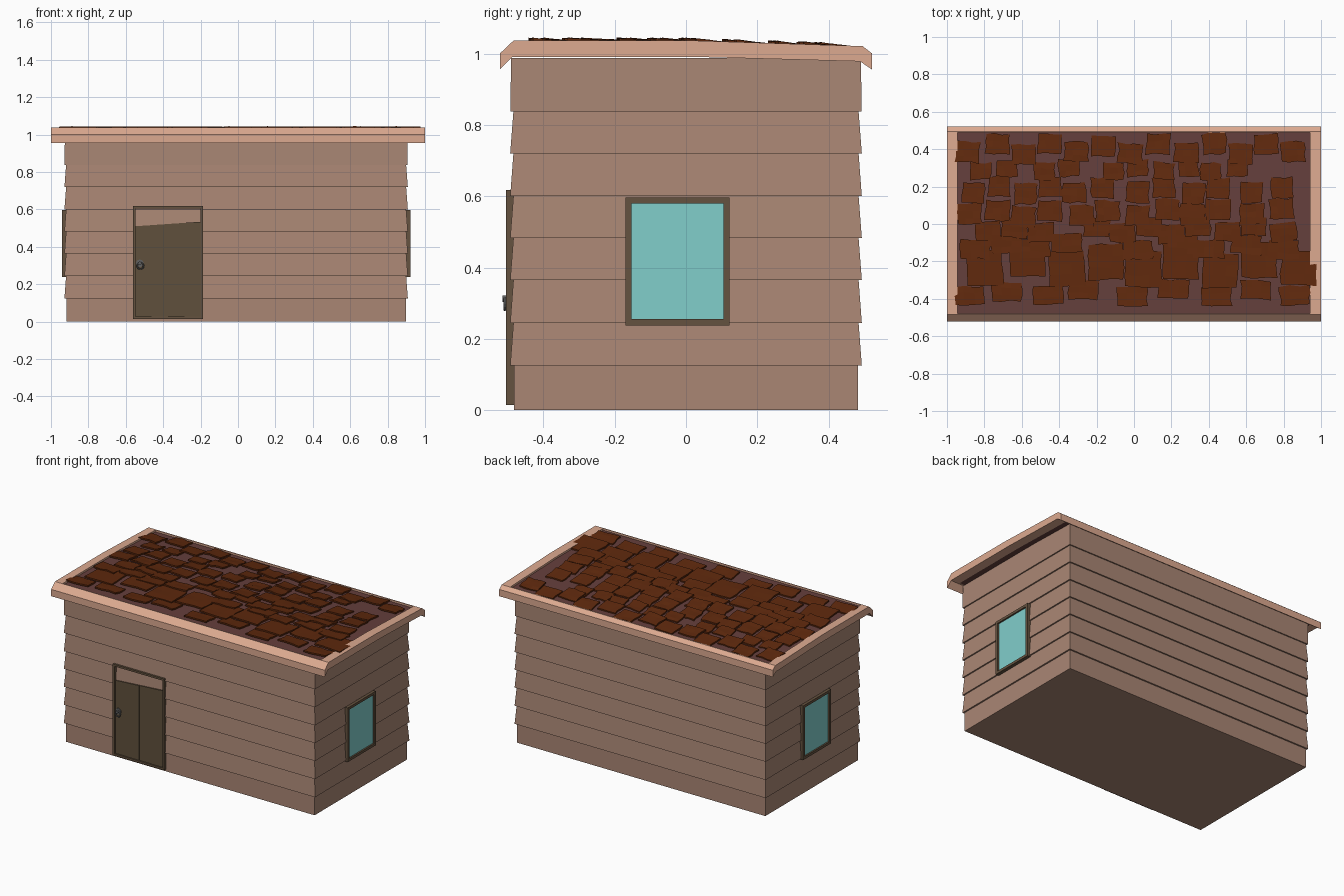
import bpy, bmesh, math, random
from mathutils import Vector, Matrix

if "Cube" in bpy.data.objects:
    bpy.data.objects.remove(bpy.data.objects["Cube"])

random.seed(4)

def mat(name, r, g, b):
    m = bpy.data.materials.new(name)
    m.diffuse_color = (r, g, b, 1)
    m.use_nodes = True
    m.node_tree.nodes["Principled BSDF"].inputs["Base Color"].default_value = m.diffuse_color
    return m

WALL = mat("wall_wood", 0.40, 0.24, 0.175)
TRIM = mat("trim_wood", 0.72, 0.40, 0.28)
DECK = mat("deck", 0.13, 0.05, 0.045)
TILE = mat("shingle", 0.115, 0.022, 0.004)
DARK = mat("dark_wood", 0.13, 0.085, 0.05)
DOOR = mat("door_wood", 0.115, 0.08, 0.045)
GLASS = mat("glass", 0.22, 0.62, 0.60)
METAL = mat("metal", 0.12, 0.12, 0.12)

def finish(bm, name, material):
    bmesh.ops.recalc_face_normals(bm, faces=bm.faces)
    me = bpy.data.meshes.new(name)
    bm.to_mesh(me)
    bm.free()
    ob = bpy.data.objects.new(name, me)
    bpy.context.collection.objects.link(ob)
    me.materials.append(material)
    return ob

def add_box(bm, lo, hi):
    lo, hi = Vector(lo), Vector(hi)
    m = Matrix.Translation((lo + hi) / 2) @ Matrix.Diagonal((*(hi - lo), 1))
    bmesh.ops.create_cube(bm, size=1, matrix=m)

def add_prism(bm, profile, axis, a, b):
    """Extrude a 2D profile along x (profile = y,z) or y (profile = x,z)."""
    put = (lambda p, t: (t, p[0], p[1])) if axis == "x" else (lambda p, t: (p[0], t, p[1]))
    ends = [[bm.verts.new(put(p, t)) for p in profile] for t in (a, b)]
    bm.faces.new(ends[0])
    bm.faces.new(ends[1])
    for i in range(len(profile)):
        j = (i + 1) % len(profile)
        bm.faces.new((ends[0][i], ends[0][j], ends[1][j], ends[1][i]))

# Clapboard walls: stacked rings, each board flares out at its lower edge
CX, HX, HY = -0.01, 0.908, 0.483
rings = [(0, 0), (0.125, 0)]
levels = [0.125, 0.245, 0.365, 0.483, 0.60, 0.72, 0.838]
for lo, hi in zip(levels, levels[1:]):
    rings += [(lo, 0.010), (hi, 0.001)]
rings += [(0.838, 0.009), (0.987, 0.008)]
bm = bmesh.new()
loops = [[bm.verts.new((CX + sx * (HX + f), sy * (HY + f), z))
          for sx, sy in ((-1, -1), (1, -1), (1, 1), (-1, 1))] for z, f in rings]
for a, b in zip(loops, loops[1:]):
    for i in range(4):
        j = (i + 1) % 4
        bm.faces.new((a[i], a[j], b[j], b[i]))
bm.faces.new(loops[0])
bm.faces.new(loops[-1])
finish(bm, "clapboard_walls", WALL)

# Roof height: flat at the front, dropping slightly to the back
def roof_z(y):
    return 1.037 - max(0, y) * 0.033

# Roof rim: drooping eaves front and back, flat strips at both ends
bm = bmesh.new()
add_prism(bm, [(-0.522, 0.955), (-0.522, 1.0), (-0.483, 1.037), (-0.478, 1.037), (-0.478, 0.99), (-0.488, 0.99)], "x", -1, 1)
add_prism(bm, [(0.522, 0.955), (0.522, 1.0), (0.495, 1.021), (0.488, 1.021), (0.488, 0.978)], "x", -1, 1)
for a, b in ((-1, -0.945), (0.94, 1)):
    add_prism(bm, [(-0.478, 0.99), (-0.478, 1.037), (0, 1.037), (0.488, 1.021), (0.488, 0.978), (0.05, 0.99)], "x", a, b)
finish(bm, "roof_rim", TRIM)

bm = bmesh.new()
add_prism(bm, [(-0.478, 0.99), (-0.478, 1.025), (0, 1.025), (0.488, 1.009), (0.488, 0.978), (0.05, 0.99)], "x", -0.945, 0.94)
finish(bm, "roof_deck", DECK)

# Shingles: rows of (y, width, depth, y jitter, x positions)
rows = [
    (0.40, 0.13, 0.11, 0.03, [-.89, -.73, -.59, -.45, -.31, -.16, -.02, .13, .28, .43, .57, .71, .85]),
    (0.29, 0.11, 0.09, 0.01, [-.82, -.68, -.48, -.35, -.11, .02, .16, .29, .41, .55]),
    (0.18, 0.12, 0.11, 0.02, [-.86, -.72, -.58, -.45, -.32, -.17, .02, .16, .32, .45, .63, .79]),
    (0.06, 0.13, 0.11, 0.02, [-.88, -.73, -.59, -.45, -.28, -.14, .02, .18, .31, .45, .63, .79]),
    (-0.03, 0.14, 0.10, 0.02, [-.78, -.64, -.5, -.2, -.06, .08, .2, .34, .5, .64, .8]),
    (-0.12, 0.16, 0.10, 0.02, [-.85, -.68, -.53, -.36, .02, .26, .4, .6, .8]),
    (-0.22, 0.19, 0.19, 0.035, [-.8, -.57, -.36, -.15, .05, .25, .46, .67, .88]),
    (-0.37, 0.16, 0.10, 0.02, [-.88, -.68, -.46, -.27, -.01, .21, .44, .65, .86]),
]
bm = bmesh.new()
for y0, w, d, jit, xs in rows:
    for k, x0 in enumerate(xs):
        cy = y0 + (jit if k % 2 else -jit) * random.uniform(0.4, 1)
        rot = random.uniform(-0.06, 0.06)
        warp = [random.uniform(-0.006, 0.006) for _ in range(16)]
        top, bot = [], []
        for n in range(16):
            u, v = (n % 4) / 3 - 0.5, (n // 4) / 3 - 0.5
            px = u * w + warp[n]
            py = v * d + warp[(n * 5 + 3) % 16]
            x = x0 + px * math.cos(rot) - py * math.sin(rot)
            y = cy + px * math.sin(rot) + py * math.cos(rot)
            z = roof_z(y) + 0.001 - v * 0.010 + warp[(n * 7 + 1) % 16] * 0.3
            top.append(bm.verts.new((x, y, z)))
            bot.append(bm.verts.new((x, y, z - 0.010)))
        for r in range(3):
            for c in range(3):
                q = [r * 4 + c, r * 4 + c + 1, r * 4 + c + 5, r * 4 + c + 4]
                bm.faces.new([top[i] for i in q])
                bm.faces.new([bot[i] for i in reversed(q)])
        edge = [0, 1, 2, 3, 7, 11, 15, 14, 13, 12, 8, 4]
        for i, j in zip(edge, edge[1:] + edge[:1]):
            bm.faces.new((top[j], top[i], bot[i], bot[j]))
finish(bm, "roof_shingles", TILE)

# Side windows: frame bars with a glass pane, one at each end
for side, name in ((-1, "left"), (1, "right")):
    xa, xb = sorted((CX + side * 0.90, CX + side * 0.932))
    ya, yb, za, zb, t = -0.17, 0.122, 0.238, 0.596, 0.017
    bm = bmesh.new()
    for y in (ya, yb - t):
        add_box(bm, (xa, y, za), (xb, y + t, zb))
    for z in (za, zb - t):
        add_box(bm, (xa, ya + t, z), (xb, yb - t, z + t))
    finish(bm, name + "_window_frame", DARK)
    bm = bmesh.new()
    xa, xb = sorted((CX + side * 0.90, CX + side * 0.922))
    add_box(bm, (xa, ya + t, za + t), (xb, yb - t, zb - t))
    finish(bm, name + "_window_glass", GLASS)

# Door frame
bm = bmesh.new()
xa, xb, za, zb, t = -0.562, -0.187, 0.015, 0.618, 0.013
for x in (xa, xb - t):
    add_box(bm, (x, -0.505, za), (x + t, -0.48, zb))
for z in (za, zb - t):
    add_box(bm, (xa + t, -0.505, z), (xb - t, -0.48, z + t))
finish(bm, "door_frame", DARK)

# Door planks with a slightly sloping top edge
bm = bmesh.new()
xa, xb, n = -0.549, -0.2, 4
w = (xb - xa) / n
for i in range(n):
    x = xa + i * w
    z = 0.510 + 0.006 * i
    add_prism(bm, [(x, 0.028), (x + w, 0.028), (x + w, z + 0.006), (x, z)], "y", -0.496 - 0.0015 * (i % 2), -0.48)
finish(bm, "door_planks", DOOR)

# Door handle: round plate, knob and hanging ring
bm = bmesh.new()
face = Matrix.Rotation(math.pi / 2, 4, "X")
for r, depth, y in ((0.02, 0.006, -0.499), (0.009, 0.016, -0.507)):
    bmesh.ops.create_cone(bm, cap_ends=True, segments=12, radius1=r, radius2=r, depth=depth,
                          matrix=Matrix.Translation((-0.525, y, 0.312)) @ face)
finish(bm, "door_handle", METAL)
bpy.ops.mesh.primitive_torus_add(location=(-0.522, -0.508, 0.298), rotation=(math.pi / 2, 0, 0),
                                 major_radius=0.017, minor_radius=0.004, major_segments=14, minor_segments=6)
ring = bpy.context.object
ring.name = "door_handle_ring"
ring.data.materials.append(METAL)
